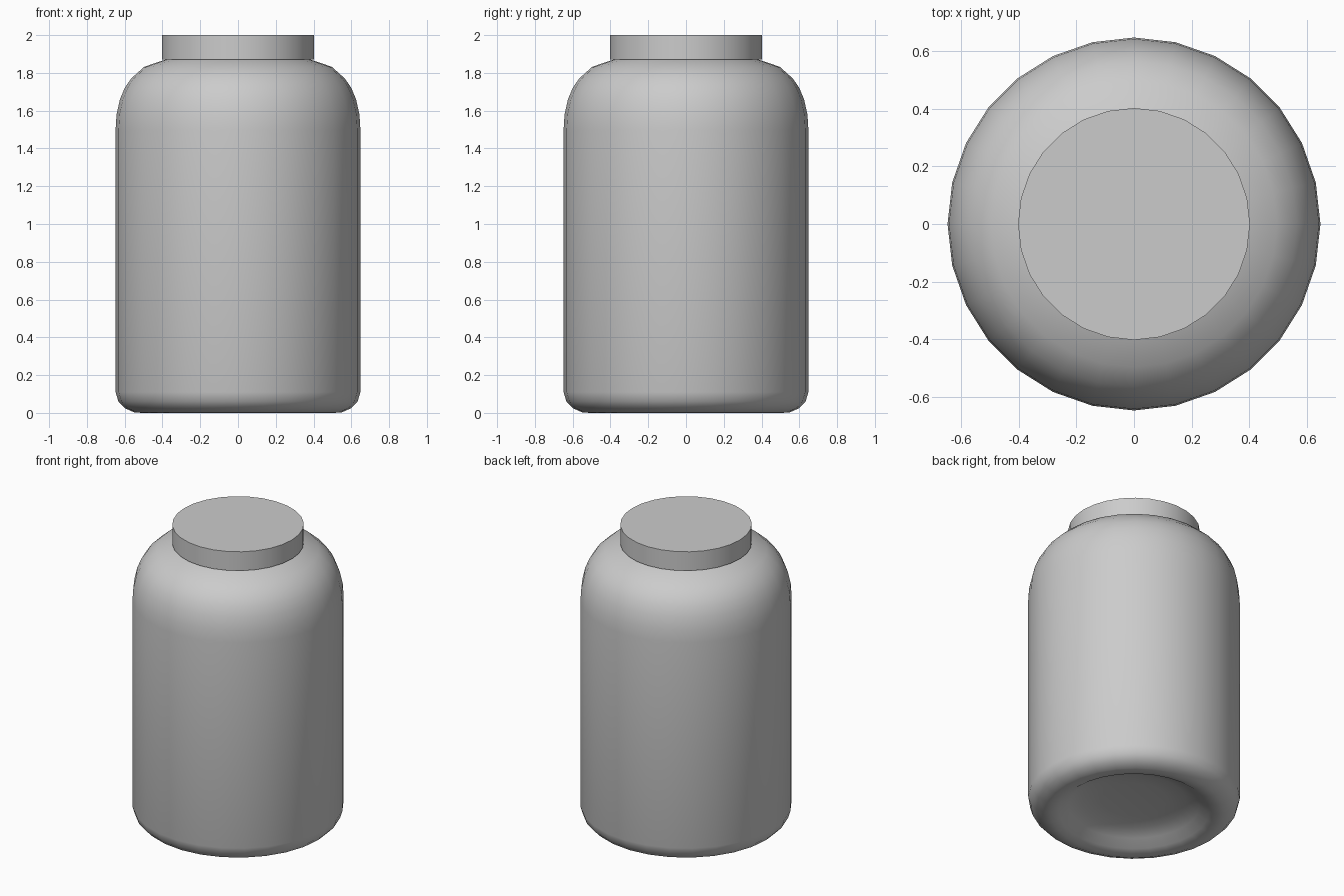
import bpy, bmesh, math

if "Cube" in bpy.data.objects:
    bpy.data.objects.remove(bpy.data.objects["Cube"])

SIDES = 28


def lathe(name, profile, angle=35):
    """Revolve an (r, z) profile about z; r = 0 becomes a pole."""
    bm = bmesh.new()
    rings = []
    for r, z in profile:
        if r == 0:
            rings.append([bm.verts.new((0, 0, z))] * SIDES)
        else:
            rings.append([bm.verts.new((r * math.cos(2 * math.pi * i / SIDES),
                                        r * math.sin(2 * math.pi * i / SIDES), z))
                          for i in range(SIDES)])
    for a, b in zip(rings, rings[1:]):
        for i in range(SIDES):
            j = (i + 1) % SIDES
            quad = list(dict.fromkeys((a[i], a[j], b[j], b[i])))
            bm.faces.new(quad)
    bmesh.ops.recalc_face_normals(bm, faces=bm.faces)
    mesh = bpy.data.meshes.new(name)
    bm.to_mesh(mesh)
    bm.free()
    obj = bpy.data.objects.new(name, mesh)
    bpy.context.collection.objects.link(obj)
    bpy.ops.object.select_all(action='DESELECT')
    obj.select_set(True)
    bpy.context.view_layer.objects.active = obj
    bpy.ops.object.shade_smooth_by_angle(angle=math.radians(angle))
    return obj


# Jar body: domed recess underneath, rounded foot, straight wall, round shoulder
lathe("jar_body", [
    (0, 0.10), (0.2, 0.097), (0.32, 0.085), (0.40, 0.055), (0.46, 0.015),
    (0.51, 0), (0.55, 0.003), (0.60, 0.025), (0.633, 0.06), (0.648, 0.11),
    (0.648, 1.50), (0.643, 1.58), (0.625, 1.66), (0.60, 1.72), (0.566, 1.77),
    (0.497, 1.832), (0.386, 1.87), (0.36, 1.88), (0, 1.88)], 50)

# Lid: plain sharp-edged disc
lathe("lid", [(0, 1.872), (0.403, 1.872), (0.403, 2.0), (0, 2.0)])
